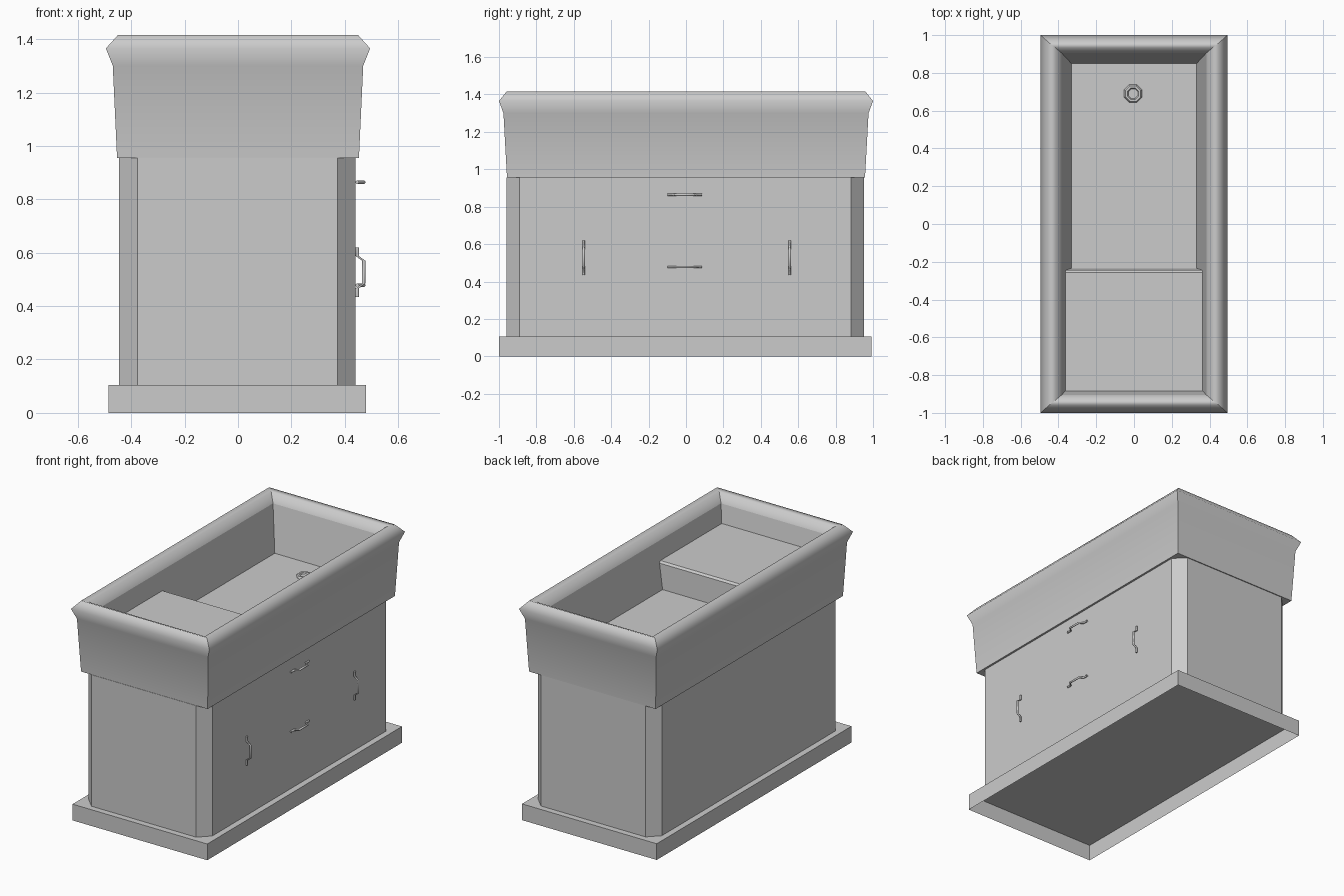
import bpy, bmesh, math

if "Cube" in bpy.data.objects:
    bpy.data.objects.remove(bpy.data.objects["Cube"])

CX, CY = -0.0025, -0.004          # slight offset of the lower cabinet


def finish(name, bm):
    bmesh.ops.recalc_face_normals(bm, faces=bm.faces)
    mesh = bpy.data.meshes.new(name)
    bm.to_mesh(mesh)
    bm.free()
    obj = bpy.data.objects.new(name, mesh)
    bpy.context.collection.objects.link(obj)
    return obj


def loft(bm, rings):
    """Join a stack of equal-sized point rings with quads."""
    loops = [[bm.verts.new(p) for p in ring] for ring in rings]
    n = len(loops[0])
    for a, b in zip(loops, loops[1:]):
        for i in range(n):
            j = (i + 1) % n
            bm.faces.new((a[i], a[j], b[j], b[i]))
    return loops


def rect(hx, hy, z, cx=0, cy=0):
    return [(cx + sx * hx, cy + sy * hy, z)
            for sx, sy in ((-1, -1), (1, -1), (1, 1), (-1, 1))]


# plinth: open underneath
bm = bmesh.new()
loops = loft(bm, [rect(0.482, 0.995, z, CX, CY) for z in (0, 0.105)])
bm.faces.new(loops[1])
finish("plinth", bm)

# cabinet with chamfered corners
hx, hy, c = 0.4425, 0.955, 0.068
outline = [(hx - c, -hy), (hx, -hy + c), (hx, hy - c), (hx - c, hy),
           (-hx + c, hy), (-hx, hy - c), (-hx, -hy + c), (-hx + c, -hy)]
bm = bmesh.new()
loops = loft(bm, [[(CX + x, CY + y, z) for x, y in outline] for z in (0.105, 0.955)])
for loop in loops:
    bm.faces.new(loop)
finish("cabinet", bm)

# basin: outer skirt, rounded rim and sloping inner walls
profile = [(0.453, 0.957, 0.955), (0.469, 0.976, 1.30), (0.495, 1.0, 1.365),
           (0.45, 0.96, 1.415), (0.415, 0.932, 1.405), (0.383, 0.905, 1.35),
           (0.332, 0.85, 1.062)]
bm = bmesh.new()
loops = loft(bm, [rect(*p) for p in profile])
bm.faces.new(loops[0])
bm.faces.new(loops[-1])
for f in bm.faces:
    f.smooth = True
ring_of = {v: i for i, loop in enumerate(loops) for v in loop}
for e in bm.edges:
    a, b = (ring_of[v] for v in e.verts)
    if a != b or a in (0, 5, 6):
        e.smooth = False
finish("basin", bm)

# seat block at the front end of the basin, following the wall slope
bm = bmesh.new()
loops = loft(bm, [
    [(-0.335, -0.855, 1.062), (0.335, -0.855, 1.062), (0.335, -0.235, 1.062), (-0.335, -0.235, 1.062)],
    [(-0.362, -0.884, 1.222), (0.362, -0.884, 1.222), (0.362, -0.244, 1.222), (-0.362, -0.244, 1.222)],
    [(-0.364, -0.886, 1.234), (0.364, -0.886, 1.234), (0.364, -0.256, 1.234), (-0.364, -0.256, 1.234)]])
bm.faces.new(loops[-1])
finish("seat", bm)

# octagonal drain
bm = bmesh.new()
loops = loft(bm, [[(r * math.cos(k * math.pi / 4 + math.pi / 8) - 0.005,
                    r * math.sin(k * math.pi / 4 + math.pi / 8) + 0.69, z) for k in range(8)]
                  for r, z in ((0.053, 1.06), (0.044, 1.074), (0.032, 1.074), (0.027, 1.066))])
bm.faces.new(loops[-1])
finish("drain", bm)

# bent bar handles on the right side
bar = [(0.447, -0.092), (0.447, -0.060), (0.471, -0.043),
       (0.471, 0.043), (0.447, 0.060), (0.447, 0.092)]


def handle(name, y, z, vertical):
    bm = bmesh.new()
    rings = []
    r = 0.0065
    for x, t in bar:
        ring = []
        for k in range(8):
            a = k * math.pi / 4 + math.pi / 8
            px, side = x + r * math.cos(a), r * math.sin(a)
            ring.append((px, y + side, z + t) if vertical else (px, y + t, z + side))
        rings.append(ring)
    loops = loft(bm, rings)
    bm.faces.new(loops[0])
    bm.faces.new(loops[-1])
    for f in bm.faces:
        f.smooth = len(f.verts) == 4
    finish(name, bm)


handle("upper_drawer_handle", -0.006, 0.864, False)
handle("lower_drawer_handle", -0.006, 0.478, False)
handle("front_door_handle", -0.547, 0.527, True)
handle("back_door_handle", 0.555, 0.527, True)
